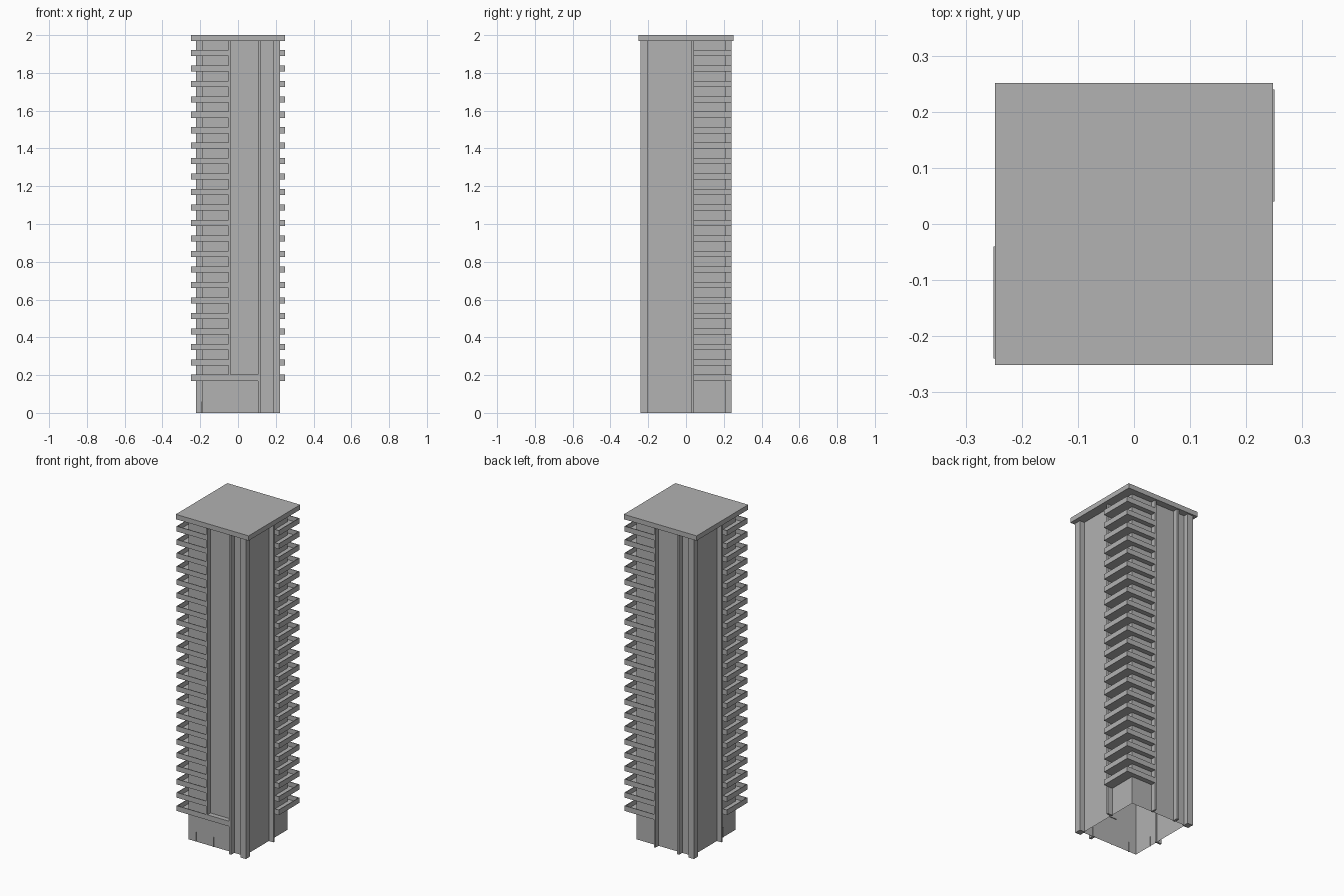
import bpy, bmesh

cube = bpy.data.objects.get("Cube")
if cube:
    bpy.data.objects.remove(cube, do_unlink=True)

grey = bpy.data.materials.new("concrete_grey")
grey.use_nodes = True
colour = (0.445, 0.445, 0.445, 1)
grey.diffuse_color = colour
grey.node_tree.nodes["Principled BSDF"].inputs["Base Color"].default_value = colour

ROOF_Z = 1.97      # underside of the roof slab
CX, CY = 0.19, 0.21  # half size of the core
BX, BY = 0.25, 0.24  # outer corner of the balconies
FX = 0.222         # outer reach of the side fins
FLOORS, FIRST, PITCH, RAIL = 22, 0.17, 0.0819, 0.032


def finish(name, bm):
    mesh = bpy.data.meshes.new(name)
    bm.to_mesh(mesh)
    bm.free()
    mesh.materials.append(grey)
    obj = bpy.data.objects.new(name, mesh)
    bpy.context.collection.objects.link(obj)
    return obj


def box(name, x, y, z, open_bottom=False):
    """Box from (low, high) pairs."""
    bm = bmesh.new()
    bmesh.ops.create_cube(bm, size=1)
    for v in bm.verts:
        for i, (a, b) in enumerate((x, y, z)):
            v.co[i] = min(a, b) if v.co[i] < 0 else max(a, b)
    if open_bottom:
        low = [f for f in bm.faces if f.normal.z < -0.9]
        bmesh.ops.delete(bm, geom=low, context='FACES_ONLY')
    return finish(name, bm)


def balconies(name, s):
    """Stack of L-shaped trays wrapped round one corner."""
    rim = [(0.05, CY), (0.05, BY), (BX, BY), (BX, 0.04), (CX, 0.04)]
    bm = bmesh.new()
    low = [bm.verts.new((s * x, s * y, FIRST)) for x, y in rim]
    top = [bm.verts.new((s * x, s * y, FIRST + RAIL)) for x, y in rim]
    inner = bm.verts.new((s * CX, s * CY, FIRST))
    bm.faces.new(low + [inner])
    for i in range(len(rim) - 1):
        bm.faces.new((low[i], low[i + 1], top[i + 1], top[i]))
    bmesh.ops.recalc_face_normals(bm, faces=bm.faces)
    # floor must face down so that the thickness grows inward
    bm.normal_update()
    floor = next(f for f in bm.faces if len(f.verts) > 4)
    if floor.normal.z > 0:
        bmesh.ops.reverse_faces(bm, faces=bm.faces)
    obj = finish(name, bm)
    shell = obj.modifiers.new("thickness", 'SOLIDIFY')
    shell.thickness = 0.006
    shell.offset = -1
    stack = obj.modifiers.new("floors", 'ARRAY')
    stack.count = FLOORS
    stack.use_relative_offset = False
    stack.use_constant_offset = True
    stack.constant_offset_displace = (0, 0, PITCH)


# Roof and hollow core
box("roof_slab", (-0.248, 0.248), (-0.251, 0.251), (ROOF_Z, 2))
box("core_walls", (-CX, CX), (-CY, CY), (0, ROOF_Z), open_bottom=True)

# Fins, corner posts and balconies repeat under a half turn
for s, side in ((-1, "front"), (1, "back")):
    def turned(name, x, y, z=(0, ROOF_Z)):
        box(f"{side}_{name}", [s * v for v in x], [s * v for v in y], z)

    start = FIRST + RAIL if s < 0 else 0
    turned("balcony_fin", (0.04, 0.05), (CY - 0.005, BY), (start, ROOF_Z))
    turned("wall_fin", (-0.122, -0.107), (CY - 0.005, BY))
    turned("corner_post", (-FX, -CX + 0.005), (CY - 0.01, BY))
    turned("side_fin", (CX - 0.005, FX), (0.028, 0.04))
    balconies(f"{side}_balconies", s)

# Entrance canopy and the thin joints on the ground floor
box("entrance_canopy", (-0.05, 0.107), (-BY, -CY + 0.005), (FIRST, FIRST + RAIL))
for i, x in enumerate((-0.14, -0.02)):
    box(f"front_joint_{i}", (x, x + 0.004), (-CY - 0.003, -CY + 0.003), (0, 0.06))
box("side_joint", (-CX - 0.003, -CX + 0.003), (-0.09, -0.086), (0, 0.06))
